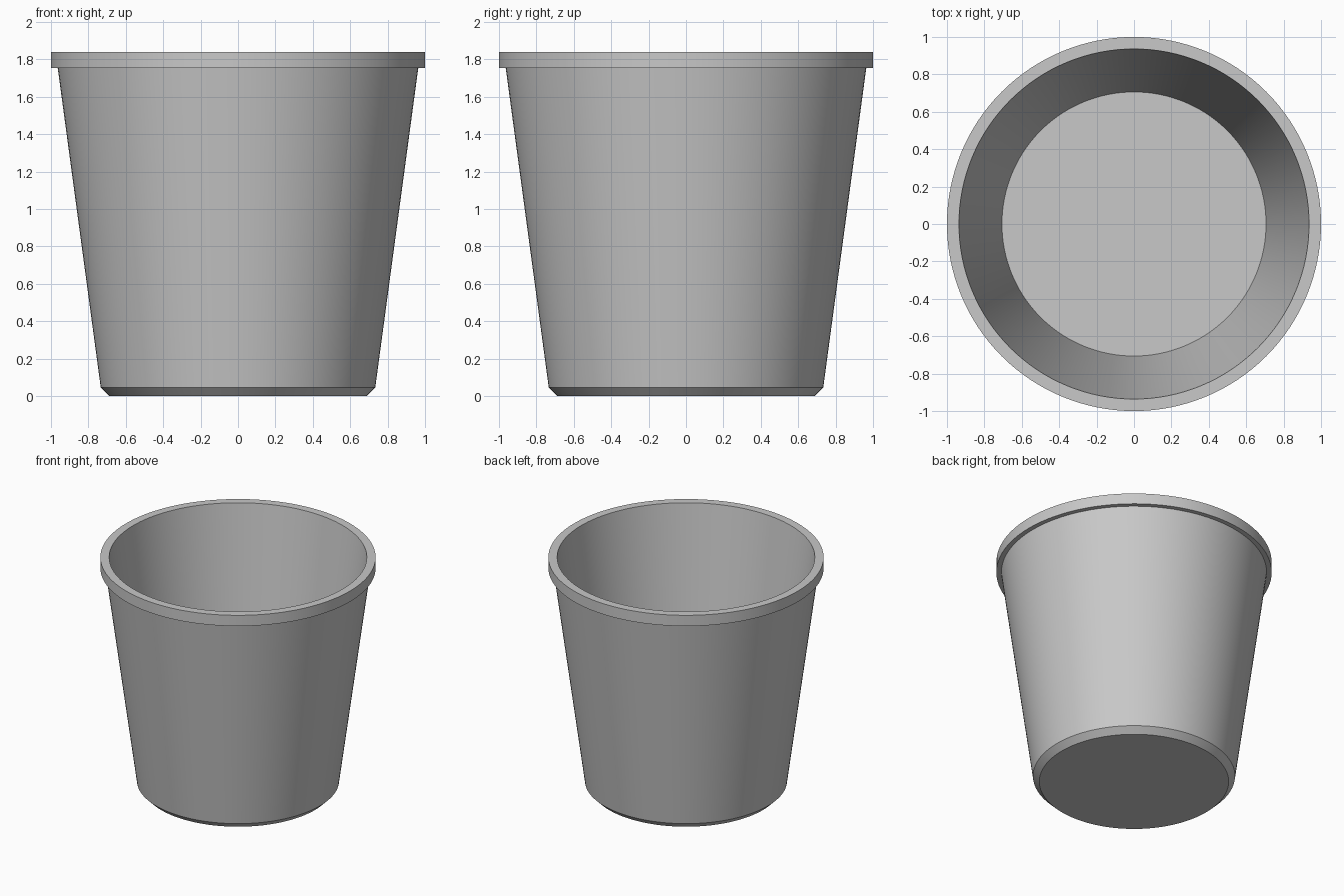
import bpy
import bmesh
import math

SEGMENTS = 128

cube = bpy.data.objects.get("Cube")
if cube:
    bpy.data.objects.remove(cube, do_unlink=True)


def make_material(name, colour):
    mat = bpy.data.materials.new(name)
    mat.use_nodes = True
    mat.diffuse_color = colour
    mat.node_tree.nodes["Principled BSDF"].inputs["Base Color"].default_value = colour
    return mat


def lathe(name, profile, mat):
    """Revolve (radius, height) points about z and cap both ends."""
    bm = bmesh.new()
    rings = []
    for radius, height in profile:
        angles = [math.tau * i / SEGMENTS for i in range(SEGMENTS)]
        rings.append([bm.verts.new((radius * math.cos(a), radius * math.sin(a), height))
                      for a in angles])
    for low, high in zip(rings, rings[1:]):
        for i in range(SEGMENTS):
            j = (i + 1) % SEGMENTS
            bm.faces.new((low[i], low[j], high[j], high[i]))
    bm.faces.new(rings[0][::-1])
    bm.faces.new(rings[-1])
    bmesh.ops.recalc_face_normals(bm, faces=bm.faces)
    mesh = bpy.data.meshes.new(name)
    bm.to_mesh(mesh)
    bm.free()
    mesh.materials.append(mat)
    obj = bpy.data.objects.new(name, mesh)
    bpy.context.collection.objects.link(obj)
    bpy.ops.object.select_all(action="DESELECT")
    obj.select_set(True)
    bpy.context.view_layer.objects.active = obj
    bpy.ops.object.shade_smooth_by_angle(angle=math.radians(30))
    return obj


# Tapered pot: base, chamfer, outer wall, rim lip, inner wall, inner floor
pot_profile = [
    (0.688, 0.0),
    (0.734, 0.046),
    (0.964, 1.754),
    (1.0, 1.754),
    (1.0, 1.84),
    (0.936, 1.84),
    (0.706, 0.12),
]
lathe("pot", pot_profile, make_material("light_grey", (0.58, 0.58, 0.58, 1.0)))
